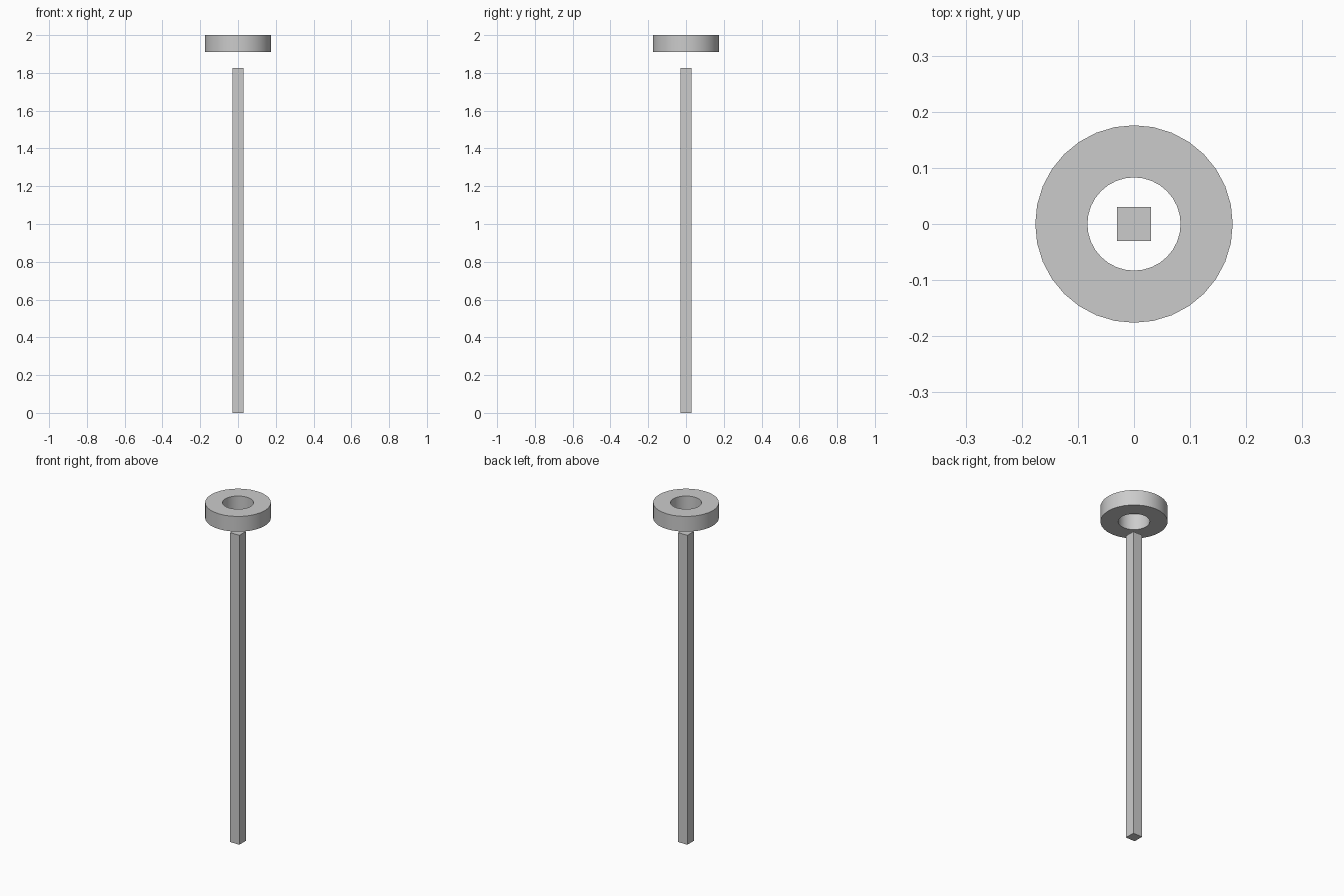
import bpy
import bmesh
import math

cube = bpy.data.objects.get("Cube")
if cube:
    bpy.data.objects.remove(cube, do_unlink=True)

GREY = (0.6, 0.6, 0.6, 1.0)
grey = bpy.data.materials.new("light_grey")
grey.use_nodes = True
grey.diffuse_color = GREY
grey.node_tree.nodes["Principled BSDF"].inputs["Base Color"].default_value = GREY


def add_object(name, bm):
    bmesh.ops.recalc_face_normals(bm, faces=bm.faces)
    mesh = bpy.data.meshes.new(name)
    bm.to_mesh(mesh)
    bm.free()
    mesh.materials.append(grey)
    obj = bpy.data.objects.new(name, mesh)
    bpy.context.collection.objects.link(obj)
    return obj


# Square post
POST_WIDTH, POST_HEIGHT = 0.06, 1.826
bm = bmesh.new()
bmesh.ops.create_cube(bm, size=1)
bmesh.ops.scale(bm, vec=(POST_WIDTH, POST_WIDTH, POST_HEIGHT), verts=bm.verts)
bmesh.ops.translate(bm, vec=(0, 0, POST_HEIGHT / 2), verts=bm.verts)
add_object("post", bm)

# Floating ring: a rectangular section swept around the z axis
INNER, OUTER, BOTTOM, TOP, SIDES = 0.083, 0.176, 1.91, 2.0, 32
bm = bmesh.new()
section = [(INNER, BOTTOM), (OUTER, BOTTOM), (OUTER, TOP), (INNER, TOP)]
verts = [bm.verts.new((r, 0, z)) for r, z in section]
edges = [bm.edges.new((verts[i - 1], verts[i])) for i in range(len(verts))]
bmesh.ops.spin(bm, geom=verts + edges, cent=(0, 0, 0), axis=(0, 0, 1),
               angle=math.tau, steps=SIDES, use_merge=True)
bmesh.ops.remove_doubles(bm, verts=bm.verts, dist=0.0001)
ring = add_object("ring", bm)

# Smooth round walls with crisp rims
bpy.ops.object.select_all(action="DESELECT")
ring.select_set(True)
bpy.context.view_layer.objects.active = ring
bpy.ops.object.shade_smooth_by_angle(angle=math.radians(30))
